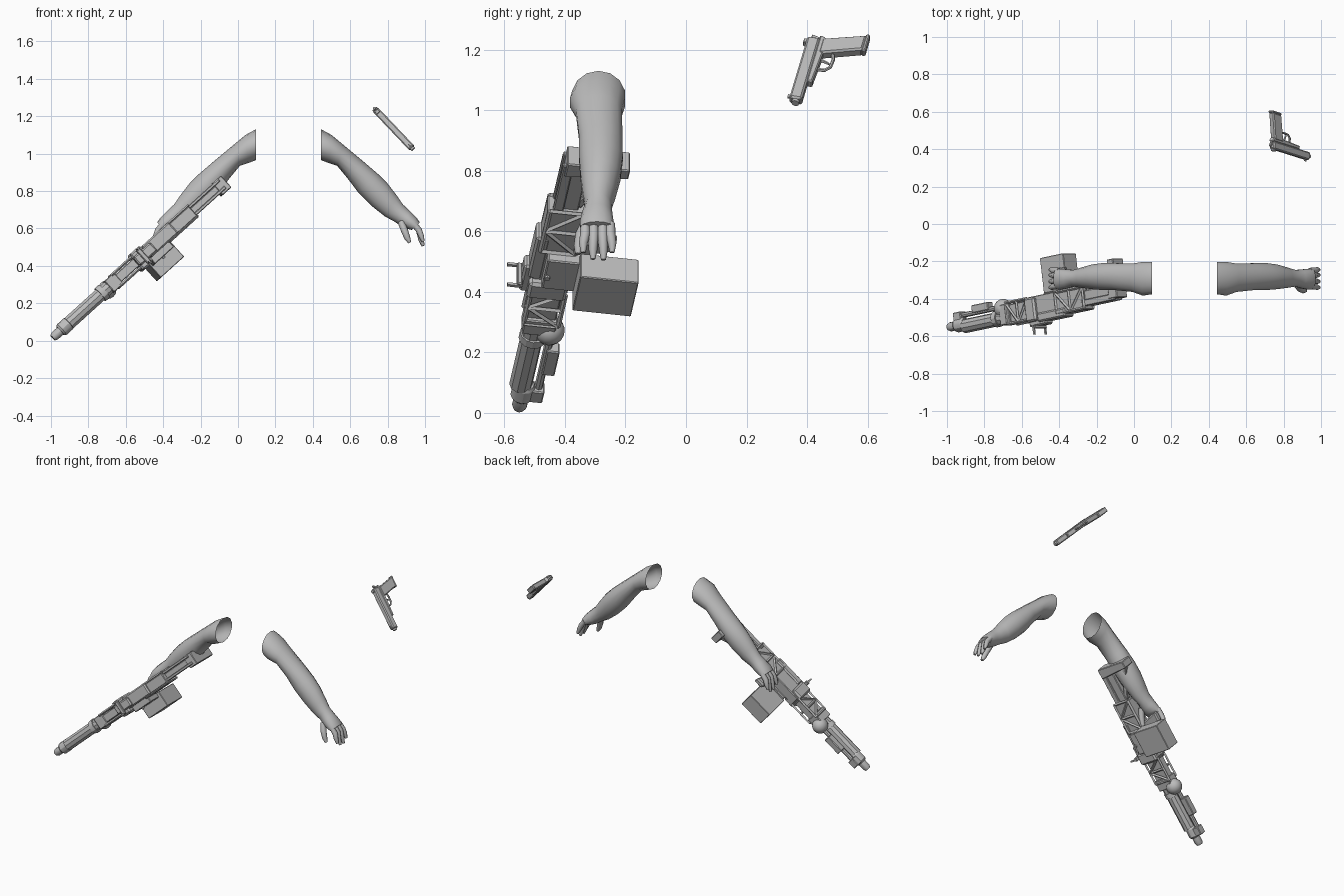
import bpy, bmesh, math
from mathutils import Vector, Matrix

if "Cube" in bpy.data.objects:
    bpy.data.objects.remove(bpy.data.objects["Cube"])

grey = bpy.data.materials.new("plain_grey")
grey.diffuse_color = (0.5, 0.5, 0.5, 1)
grey.use_nodes = True
grey.node_tree.nodes["Principled BSDF"].inputs["Base Color"].default_value = grey.diffuse_color


def finish(name, bm, frame=None, smooth=None, bevel=0, fix=True):
    if fix:
        bmesh.ops.recalc_face_normals(bm, faces=bm.faces)
    if frame:
        bm.transform(frame)
    me = bpy.data.meshes.new(name)
    bm.to_mesh(me)
    bm.free()
    me.materials.append(grey)
    ob = bpy.data.objects.new(name, me)
    bpy.context.collection.objects.link(ob)
    if bevel:
        m = ob.modifiers.new("bevel", 'BEVEL')
        m.width, m.segments = bevel, 1
    if smooth:
        bpy.context.view_layer.objects.active = ob
        ob.select_set(True)
        bpy.ops.object.shade_smooth_by_angle(angle=math.radians(smooth))
        ob.select_set(False)
    return ob


def skin(bm, rings, caps=(True, True)):
    vs = [[bm.verts.new(p) for p in r] for r in rings]
    n = len(vs[0])
    for a, b in zip(vs, vs[1:]):
        for i in range(n):
            bm.faces.new((a[i], a[(i + 1) % n], b[(i + 1) % n], b[i]))
    if caps[0]:
        bm.faces.new(vs[0][::-1])
    if caps[1]:
        bm.faces.new(vs[-1])


def limb(name, pts, radii, frame=None, sides=10, smooth=50):
    """Round tapered tube through a row of points."""
    pts = [Vector(p) for p in pts]
    rings = []
    for i, p in enumerate(pts):
        d = (pts[min(i + 1, len(pts) - 1)] - pts[max(i - 1, 0)]).normalized()
        u = d.cross(Vector((0, 1, 0)) if abs(d.y) < 0.9 else Vector((0, 0, 1))).normalized()
        v = d.cross(u)
        rings.append([p + radii[i] * (u * math.cos(k * math.tau / sides) + v * math.sin(k * math.tau / sides))
                      for k in range(sides)])
    bm = bmesh.new()
    skin(bm, rings)
    return finish(name, bm, frame, smooth)


def box(name, f, s, a, t, bevel=0.004):
    bm = bmesh.new()
    skin(bm, [[(x, a[0], t[0]), (x, a[1], t[0]), (x, a[1], t[1]), (x, a[0], t[1])] for x in s])
    return finish(name, bm, f, None, bevel)


def plate(name, f, outline, a0, a1, bevel=0.004):
    """Side profile in the (length, down) plane, extruded sideways."""
    bm = bmesh.new()
    skin(bm, [[(s, a, t) for s, t in outline] for a in (a0, a1)])
    return finish(name, bm, f, None, bevel)


def frame_of(origin, along, down):
    s = Vector(along).normalized()
    t = (Vector(down) - s * s.dot(Vector(down))).normalized()
    a = t.cross(s)
    m = Matrix((s, a, t)).transposed().to_4x4()
    m.translation = origin
    return m


# ---- arms: upper x, z, lower x, z, y min, y max per section
SECTIONS = [
    (.445, 1.13, .445, .965, -.378, -.20), (.50, 1.10, .485, .95, -.385, -.20),
    (.56, 1.05, .53, .935, -.365, -.21), (.68, .95, .588, .865, -.355, -.208),
    (.75, .89, .645, .79, -.355, -.207), (.80, .84, .715, .72, -.35, -.215),
    (.85, .775, .785, .665, -.342, -.232), (.882, .728, .838, .636, -.335, -.245),
    (.92, .693, .872, .612, -.345, -.242), (.955, .658, .905, .598, -.352, -.238),
    (.972, .632, .93, .592, -.35, -.238)]


def arm(side):
    mir = Matrix.Identity(4)
    if side == "left":
        mir = Matrix.Translation((.54, 0, 0)) @ Matrix.Scale(-1, 4, (1, 0, 0))
    rings = []
    for ux, uz, lx, lz, y0, y1 in SECTIONS:
        c = Vector(((ux + lx) / 2, (y0 + y1) / 2, (uz + lz) / 2))
        h = Vector(((ux - lx) / 2, 0, (uz - lz) / 2))
        w = Vector((0, (y1 - y0) / 2, 0))
        rings.append([c + h * math.cos(k * math.tau / 14) + w * math.sin(k * math.tau / 14) for k in range(14)])
    bm = bmesh.new()
    skin(bm, rings, (False, True))
    bm.transform(mir)
    finish(side + "_arm", bm, None, 60)

    def digit(name, pts, r):
        limb(side + name, [mir @ Vector(p) for p in pts], [r, r * 1.05, r * .9, r * .5], None, 8, 60)
    for i, (y, tip) in enumerate(((-.333, .53), (-.305, .508), (-.275, .506), (-.25, .53))):
        yt = -.29 + (y + .29) * 1.15
        digit("_finger_%d" % (i + 1), [(.94, y, .625), (.968, y, .59), (.98, yt, tip + .03), (.99, yt, tip)], .016)
    digit("_thumb", [(.872, -.325, .635), (.89, -.347, .59), (.905, -.355, .55), (.918, -.357, .525)], .018)


arm("right")
arm("left")

# ---- long gun: length runs from muzzle to butt, side, then down
G = frame_of((-.98, -.55, .025), (.732, .155, .663), (-.115, .983, -.105))
limb("muzzle_tip", [(-.015, 0, 0), (0, 0, 0), (.045, 0, 0)], [.018, .025, .025], G, 12, 30)
limb("muzzle_collar", [(.04, 0, 0), (.05, 0, 0), (.10, 0, 0), (.11, 0, 0)], [.03, .038, .038, .032], G, 12, 30)
box("gas_block", G, (.045, .10), (-.025, .025), (.01, .068))
limb("barrel_shroud", [(.10, 0, -.012), (.42, 0, -.012)], [.038, .038], G, 10, 30)
limb("gas_tube", [(.09, 0, .048), (.42, 0, .048)], [.014, .014], G, 8, 40)
box("bipod_mount", G, (.18, .30), (-.022, .022), (.045, .088))
limb("shroud_ring", [(.33, 0, -.01), (.36, 0, -.01)], [.045, .045], G, 12, 30)
# round knob under the barrel
bm = bmesh.new()
bmesh.ops.create_uvsphere(bm, u_segments=16, v_segments=10, radius=.05)
bm.transform(Matrix.Translation((.385, .005, .04)))
finish("barrel_knob", bm, G, 60)
box("front_trunnion", G, (.39, .46), (-.04, .04), (-.055, .055))
box("handguard_core", G, (.42, .64), (-.026, .026), (-.05, .05))
box("receiver_core", G, (.60, 1.0), (-.034, .034), (-.062, .065))
box("receiver_collar", G, (.585, .66), (-.055, .06), (-.07, .06), .01)
box("top_cover", G, (.66, .86), (-.044, .036), (-.078, -.03), .008)
box("feed_tray", G, (.66, .80), (.03, .075), (-.03, .08))
limb("charging_handle", [(.72, .03, -.02), (.72, .085, -.02)], [.009, .009], G, 8, 40)

# trussed side panels
for side, a in (("right", .037), ("left", -.037)):
    for k, (s0, s1) in enumerate(((.44, .60), (.80, 1.0))):
        mid = (s0 + s1) / 2
        lo, hi = .06, -.055
        pts = [((s0, lo), (s1, lo)), ((s0, hi), (s1, hi)), ((s0, lo), (s0, hi)), ((s1, lo), (s1, hi)),
               ((s0, lo), (mid, hi)), ((mid, hi), (s1, lo)), ((mid, lo), (mid, hi))]
        for j, (p, q) in enumerate(pts):
            limb("%s_truss_%d_%d" % (side, k + 1, j + 1), [(p[0], a, p[1]), (q[0], a, q[1])],
                 [.008, .008], G, 4, None)

# sight with two prongs
box("sight_base", G, (.585, .71), (-.03, .03), (-.095, -.06), .008)
box("sight_bridge", G, (.62, .645), (-.048, .048), (-.108, -.09))
for a in (-.045, .045):
    box("sight_prong", G, (.626, .636), (a - .005, a + .005), (-.14, -.09), 0)
# ammunition box and grip
box("ammo_box", G, (.65, .82), (.045, .15), (.075, .27), .003)
plate("rear_grip", G, [(.76, .06), (.83, .06), (.87, .19), (.81, .19)], -.018, .018, .008)
# stock rails and butt
for a in (-.028, .022):
    box("stock_rail", G, (.98, 1.22), (a - .009, a + .009), (-.045, -.01))
box("stock_core", G, (.98, 1.2), (-.02, .02), (-.03, .04))
plate("stock_strut", G, [(1.0, .045), (1.03, .03), (1.21, .13), (1.21, .16)], -.015, .015)
plate("butt_plate", G, [(1.18, -.035), (1.245, -.035), (1.245, .175), (1.20, .175)], -.04, .045)

# ---- pistol: length runs from rear to muzzle, side, then down
P = frame_of((.735, .402, 1.235), (.674, -.213, -.709), (.147, .977, -.155))
box("pistol_slide", P, (0, .285), (-.018, .018), (0, .042), .006)
limb("pistol_muzzle", [(.28, 0, .022), (.295, 0, .022)], [.013, .013], P, 10, 40)
plate("pistol_frame", P, [(-.015, .04), (.20, .04), (.20, .058), (.06, .066), (-.005, .062)], -.016, .016)
plate("pistol_grip", P, [(.0, .05), (.07, .05), (.022, .19), (-.045, .19)], -.018, .018, .006)
plate("magazine_base", P, [(-.05, .187), (.026, .187), (.024, .2), (-.052, .2)], -.016, .016)
limb("trigger_guard", [(.05, 0, .095), (.075, 0, .103), (.11, 0, .1), (.127, 0, .085), (.13, 0, .06)],
     [.006] * 5, P, 6, 40)
limb("pistol_trigger", [(.085, 0, .06), (.09, 0, .078), (.096, 0, .093)], [.006, .005, .004], P, 6, 40)
plate("pistol_hammer", P, [(-.02, .012), (-.006, .01), (.004, .045), (-.01, .045)], -.006, .006, .002)
box("rear_sight", P, (.008, .025), (-.012, .012), (-.01, .002), .002)
box("front_sight", P, (.262, .275), (-.003, .003), (-.009, .002), 0)
